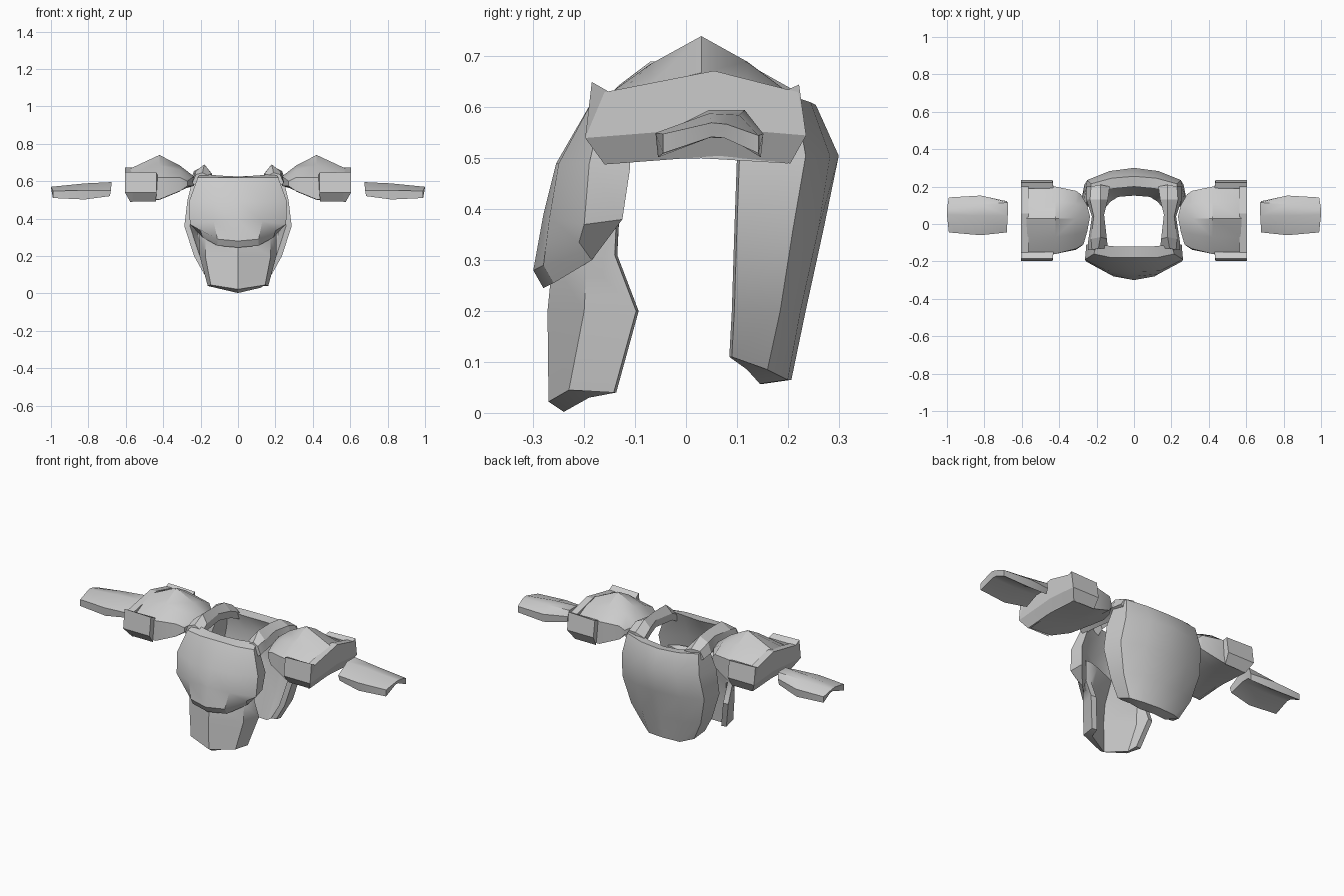
import bpy, bmesh, math

grey = bpy.data.materials.new("armour grey")
grey.diffuse_color = (0.6, 0.6, 0.6, 1)


def plate(name, outer, inner, angle=32):
    """Closed shell between two matching grids of points."""
    bm = bmesh.new()
    o = [[bm.verts.new(p) for p in r] for r in outer]
    n = [[bm.verts.new(p) for p in r] for r in inner]
    R, C = len(o), len(o[0])
    for i in range(R - 1):
        for j in range(C - 1):
            for g in (o, n):
                bm.faces.new((g[i][j], g[i][j + 1], g[i + 1][j + 1], g[i + 1][j]))
        for j in (0, C - 1):
            bm.faces.new((o[i][j], o[i + 1][j], n[i + 1][j], n[i][j]))
    for i in (0, R - 1):
        for j in range(C - 1):
            bm.faces.new((o[i][j], o[i][j + 1], n[i][j + 1], n[i][j]))
    bmesh.ops.recalc_face_normals(bm, faces=bm.faces)
    me = bpy.data.meshes.new(name)
    bm.to_mesh(me)
    bm.free()
    me.materials.append(grey)
    ob = bpy.data.objects.new(name, me)
    bpy.context.collection.objects.link(ob)
    bpy.ops.object.select_all(action='DESELECT')
    ob.select_set(True)
    bpy.context.view_layer.objects.active = ob
    bpy.ops.object.shade_smooth_by_angle(angle=math.radians(angle))
    return ob


def full(rows):
    """Complete half rows (centre to right) with their mirror image."""
    return [[(-x, y, z) for x, y, z in reversed(r[1:])] + r for r in rows]


def shift(rows, offsets):
    return [[tuple(a + b for a, b in zip(p, d)) for p, d in zip(r, offsets)] for r in rows]


def pair(name, outer, inner, angle=32):
    """Right-hand part and its mirrored twin."""
    plate("right_" + name, outer, inner, angle)
    flip = lambda g: [[(-x, y, z) for x, y, z in r] for r in g]
    plate("left_" + name, flip(outer), flip(inner), angle)


# Chest plate, top to bottom
chest_out = [[(0, -.18, .62), (.12, -.18, .62), (.215, -.16, .62)],
             [(0, -.255, .49), (.14, -.25, .49), (.262, -.19, .49)],
             [(0, -.28, .39), (.13, -.268, .385), (.257, -.20, .37)],
             [(0, -.30, .28), (.11, -.28, .29), (.20, -.21, .335)]]
chest_in = [[(0, -.12, .625), (.10, -.12, .63), (.20, -.11, .64)],
            [(0, -.20, .48), (.12, -.19, .48), (.255, -.11, .48)],
            [(0, -.24, .36), (.12, -.22, .36), (.245, -.125, .38)],
            [(0, -.28, .245), (.11, -.26, .255), (.19, -.185, .30)]]
plate("chest_plate", full(chest_out), full(chest_in))

# Belly plate tucked under the chest
belly = [[(0, -.21, .42), (.16, -.17, .42), (.21, -.135, .42)],
         [(0, -.262, .30), (.175, -.195, .30), (.205, -.14, .31)],
         [(0, -.272, .20), (.175, -.20, .20), (.205, -.098, .20)],
         [(0, -.27, .022), (.145, -.23, .045), (.162, -.142, .04)]]
plate("belly_plate", full(belly),
      full(shift(belly, [(0, .03, -.02), (-.025, .04, -.015), (-.03, .005, 0)])))

# Back plate wrapping round the sides
back = [[(0, .255, .605), (.12, .245, .61), (.23, .215, .62), (.24, .13, .62)],
        [(0, .30, .505), (.13, .283, .505), (.25, .235, .505), (.27, .105, .50)],
        [(0, .27, .36), (.14, .26, .36), (.265, .21, .36), (.287, .10, .36)],
        [(0, .235, .20), (.13, .225, .20), (.225, .185, .20), (.235, .095, .20)],
        [(0, .207, .065), (.10, .20, .065), (.165, .16, .085), (.185, .09, .11)]]
plate("back_plate", full(back),
      full(shift(back, [(0, -.055, -.008), (-.015, -.055, -.008), (-.04, -.04, 0), (-.03, -.005, 0)])), 40)

# Shoulder straps between chest and back
strap = [[(.245, -.14, .59), (.225, -.14, .635), (.19, -.13, .645), (.14, -.13, .62)],
         [(.245, -.09, .60), (.23, -.08, .65), (.18, -.07, .69), (.145, -.08, .645)],
         [(.225, .04, .60), (.215, .04, .655), (.18, .05, .69), (.16, .05, .65)],
         [(.255, .13, .60), (.235, .13, .655), (.18, .13, .68), (.14, .13, .64)],
         [(.255, .20, .59), (.23, .20, .63), (.18, .21, .635), (.13, .20, .61)]]
pair("shoulder_strap", strap, shift(strap, [(-.03, 0, -.02), (-.03, 0, -.04), (-.01, 0, -.05), (0, 0, -.04)]), 25)

# Shoulder guard dome, outside to inside, with a shallow underside
ys = (-.16, -.07, .03, .12, .20)
dome = [[(.575, y, z) for y, z in zip(ys, (.60, .645, .668, .65, .61))],
        [(.42, y, z) for y, z in zip(ys, (.62, .685, .74, .69, .63))],
        [(.31, y * .86 + .005, z) for y, z in zip(ys, (.62, .66, .683, .665, .625))],
        [(.27, -.11, .60), (.25, -.04, .615), (.235, .04, .625), (.25, .10, .615), (.285, .16, .60)]]
under = [[(x, y * s, z + .012 * (1 - abs(y) / .2)) for y in ys]
         for x, s, z in ((.575, 1, .49), (.42, 1, .50), (.31, .86, .545))]
under.append([(x, y, .575) for x, y, z in dome[3]])
pair("shoulder_guard", dome, under)

# Raised rim plate on the outer end of the guard
rim = [[(.605, y, z) for y, z in ((-.16, .63), (.055, .672), (.22, .63))],
       [(.605, y, z) for y, z in ((-.198, .54), (.055, .56), (.236, .545))],
       [(.575, y, z) for y, z in ((-.16, .488), (.065, .505), (.205, .49))]]
pair("guard_rim", rim, [[(.565, y, z) for x, y, z in r] for r in rim], 20)

# Flanges folding forward and backward from the rim
for label, edge in (("front", ((-.198, .54), (-.185, .645), (-.15, .63), (-.16, .49))),
                    ("rear", ((.236, .545), (.222, .64), (.19, .63), (.205, .49)))):
    (a, b, c, d) = edge
    pair(label + "_flange",
         [[(.605, *a), (.605, b[0], b[1] + .005)], [(.435, *a), (.435, *b)]],
         [[(.575, *d), (.605, *c)], [(.44, *d), (.43, *c)]], 20)

# Forearm guards, wrist end last
arm = [[(.68, -.045, .55), (.675, .045, .595), (.675, .115, .595), (.68, .122, .56)],
       [(.82, -.06, .55), (.82, .045, .588), (.82, .105, .585), (.82, .152, .548)],
       [(.99, -.045, .548), (1, .05, .57), (1, .08, .567), (.99, .142, .545)]]
arm_in = [[(.685, -.04, .52), (.69, .045, .55), (.69, .09, .55), (.685, .118, .525)],
          [(.82, -.055, .502), (.82, .045, .54), (.82, .085, .54), (.82, .147, .502)],
          [(.99, -.045, .51), (.985, .05, .542), (.985, .075, .54), (.99, .142, .51)]]
pair("forearm_guard", arm, arm_in)
